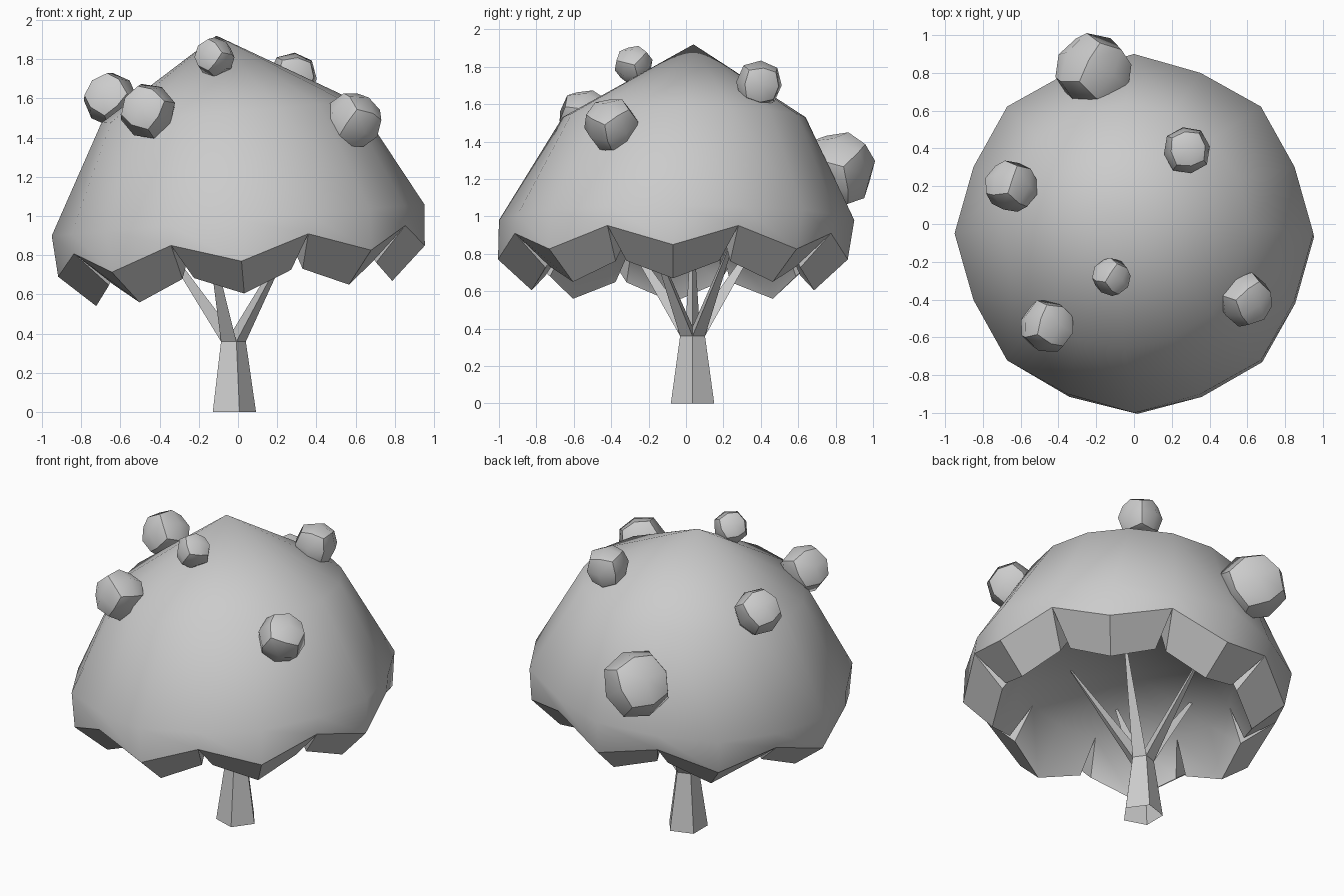
import bpy, bmesh, random
from math import cos, sin, pi, tau, radians
from mathutils import Vector, Euler

if "Cube" in bpy.data.objects:
    bpy.data.objects.remove(bpy.data.objects["Cube"])

random.seed(4)


def finish(bm, name):
    bmesh.ops.recalc_face_normals(bm, faces=bm.faces[:])
    mesh = bpy.data.meshes.new(name)
    bm.to_mesh(mesh)
    bm.free()
    obj = bpy.data.objects.new(name, mesh)
    bpy.context.collection.objects.link(obj)
    return obj


def polar(r, ang, z, cx=0, cy=0):
    return Vector((cx + r * cos(ang), cy + r * sin(ang), z))


def ring(bm, n, r, z, cx=0, cy=0, place=lambda p: p, wave=0, pinch=0):
    # every second vertex is raised by wave and pulled in by pinch
    return [bm.verts.new(place(polar(r - pinch * (i % 2), tau * i / n,
                                     z + wave * (i % 2), cx, cy))) for i in range(n)]


def bridge(bm, a, b, smooth):
    n = len(a)
    for i in range(n):
        j = (i + 1) % n
        bm.faces.new((a[i], a[j], b[j], b[i])).smooth = smooth


def fan(bm, a, tip, smooth):
    for i in range(len(a)):
        bm.faces.new((a[i], a[(i + 1) % len(a)], tip)).smooth = smooth


# Canopy: dome with a zigzag rim, leaning slightly to the left
def lean(p):
    return Vector((p.x - 0.085 * (p.z - 0.98), p.y, p.z + 0.085 * p.x))


bm = bmesh.new()
upper = ring(bm, 16, 0.65, 1.53, 0, -0.01, lean)
wide = ring(bm, 16, 0.95, 0.98, 0, -0.05, lean, 0, 0.03)
rim = ring(bm, 16, 0.935, 0.77, 0, -0.07, lean, 0.11, 0.02)
ceiling = ring(bm, 16, 0.62, 0.90, 0, -0.05, lean)
fan(bm, upper, bm.verts.new((-0.11, 0.04, 1.92)), True)
bridge(bm, upper, wide, True)
bridge(bm, wide, rim, True)
fan(bm, ceiling, bm.verts.new(lean(Vector((0, 0, 0.95)))), True)

# Rim lobes: eight wedges hanging below the ceiling with narrow notches between
for k in range(8):
    m = 2 * k
    ids = ((m - 1) % 16, m, (m + 1) % 16)
    mid = tau * m / 16
    low = [bm.verts.new(lean(polar(r, mid + radians(d), z, 0, -0.07)))
           for r, d, z in ((0.725, -20, 0.705), (0.755, 0, 0.605), (0.725, 20, 0.705))]
    for s in (0, 1):
        i, j = ids[s], ids[s + 1]
        bm.faces.new((rim[i], rim[j], low[s + 1], low[s]))
        bm.faces.new((low[s], low[s + 1], ceiling[j], ceiling[i])).smooth = True
    for s in (0, 2):
        bm.faces.new((rim[ids[s]], low[s], ceiling[ids[s]]))
finish(bm, "canopy")

# Trunk: tapered pentagon, open below
TX, TY = -0.03, 0.035
bm = bmesh.new()
base = ring(bm, 5, 0.122, 0, TX, TY)
top = ring(bm, 5, 0.07, 0.36, TX, TY)
bridge(bm, base, top, False)
finish(bm, "trunk")

# Branches: one three-sided spike from each side of the trunk top
for k in range(5):
    bm = bmesh.new()
    a, b = [bm.verts.new(polar(0.07, tau * i / 5, 0.36, TX, TY)) for i in (k, k + 1)]
    c = bm.verts.new((TX, TY, 0.41))
    tip = bm.verts.new(polar(0.46, tau * (k + 0.5) / 5, 1.02, TX, TY))
    fan(bm, [a, b, c], tip, False)
    bm.faces.new((a, b, c))
    finish(bm, "branch_%d" % (k + 1))


# Fruit: rounded cubes whose twelve original edges stay sharp
def fruit(name, loc, r):
    bm = bmesh.new()
    bmesh.ops.create_cube(bm, size=2)
    bmesh.ops.subdivide_edges(bm, edges=bm.edges[:], cuts=1, use_grid_fill=True)
    kind = {v: sum(abs(x) > 0.5 for x in v.co) for v in bm.verts}
    for e in bm.edges:
        e.smooth = min(kind[v] for v in e.verts) == 1
    rot = Euler([random.uniform(0, pi) for _ in range(3)]).to_matrix()
    for v in bm.verts:
        v.co = rot @ (v.co * (r * {1: 1.0, 2: 0.74, 3: 0.59}[kind[v]])) + Vector(loc)
    for f in bm.faces:
        f.smooth = True
    finish(bm, name)


for i, (x, y, z, r) in enumerate((
        (-0.65, 0.20, 1.595, 0.137),
        (-0.46, -0.54, 1.535, 0.142),
        (-0.12, -0.28, 1.81, 0.10),
        (0.28, 0.39, 1.71, 0.124),
        (0.59, -0.40, 1.49, 0.142),
        (-0.215, 0.81, 1.25, 0.20))):
    fruit("fruit_%d" % (i + 1), (x, y, z), r)
